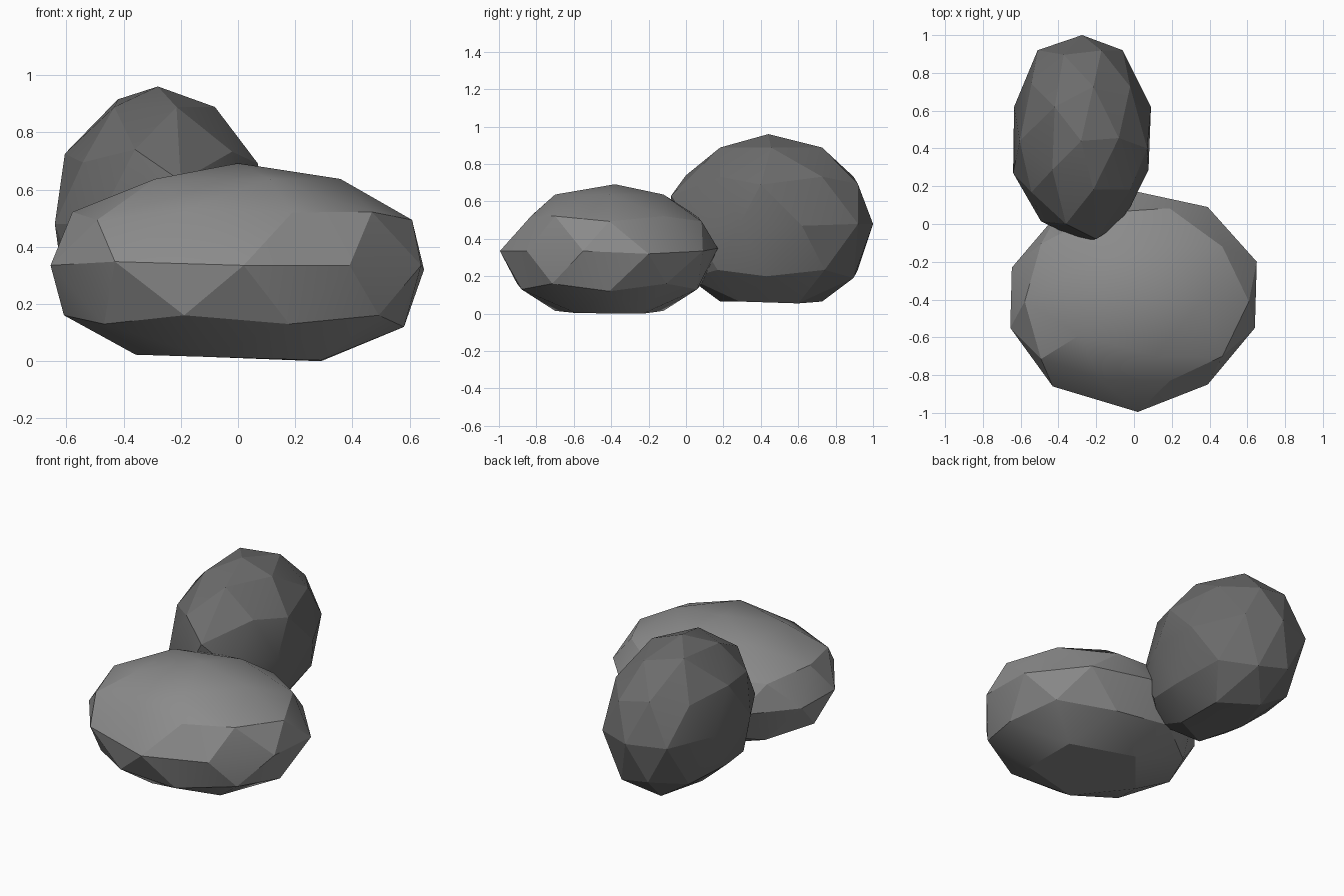
import bpy, math


def rock(name, centre, size, up, down, floor, lean, grey, smooth, tweaks):
    """Icosphere boulder: domed top, deeper underside flattened onto a floor."""
    bpy.ops.mesh.primitive_ico_sphere_add(subdivisions=2, radius=1)
    ob = bpy.context.object
    ob.name = ob.data.name = name
    for v in ob.data.vertices:
        x, y, z = v.co
        x, y = x * size[0] + centre[0], y * size[1] + centre[1]
        z = centre[2] + z * (up if z > 0 else down)
        if z < floor:
            z = floor + lean * (centre[0] - x)
        v.co = (x, y, z)
    # pull the vertex nearest each listed point onto it
    for p in tweaks:
        v = min(ob.data.vertices,
                key=lambda v: sum((a - b) ** 2 for a, b in zip(v.co, p)))
        v.co = p
    bpy.ops.object.shade_smooth_by_angle(angle=math.radians(smooth))
    mat = bpy.data.materials.new(name + "_stone")
    mat.diffuse_color = (grey, grey, grey, 1)
    ob.data.materials.append(mat)
    return ob


# low wide boulder at the front
rock("front_rock", (0, -0.41, 0.335), (0.68, 0.58), 0.355, 0.39, 0.012, 0.03, 0.26, 20,
     [(0, -0.38, 0.692), (0.58, -0.41, 0.12), (0.65, -0.2, 0.32),
      (0.02, 0.17, 0.35), (0.39, 0.09, 0.335), (-0.43, -0.86, 0.348),
      (0.02, -0.995, 0.335), (0.39, -0.85, 0.335), (0.64, -0.55, 0.335),
      (-0.655, -0.55, 0.335), (0.29, -0.23, 0.0), (0.19, -0.83, 0.52),
      (-0.18, -0.82, 0.53)])

# taller narrow boulder behind it
rock("back_rock", (-0.275, 0.455, 0.48), (0.37, 0.545), 0.48, 0.55, 0.065, 0.0, 0.15, 17,
     [(-0.28, 0.44, 0.96), (-0.42, 0.62, 0.915), (0.04, 0.43, 0.2),
      (-0.51, 0.92, 0.48), (-0.06, 0.92, 0.48), (-0.11, 0.60, 0.055),
      (-0.20, -0.08, 0.63), (-0.36, 0.0, 0.74), (-0.605, 0.44, 0.725),
      (-0.64, 0.27, 0.48), (-0.635, 0.62, 0.48), (0.09, 0.62, 0.47),
      (0.07, 0.40, 0.69), (-0.43, 0.45, 0.08)])
